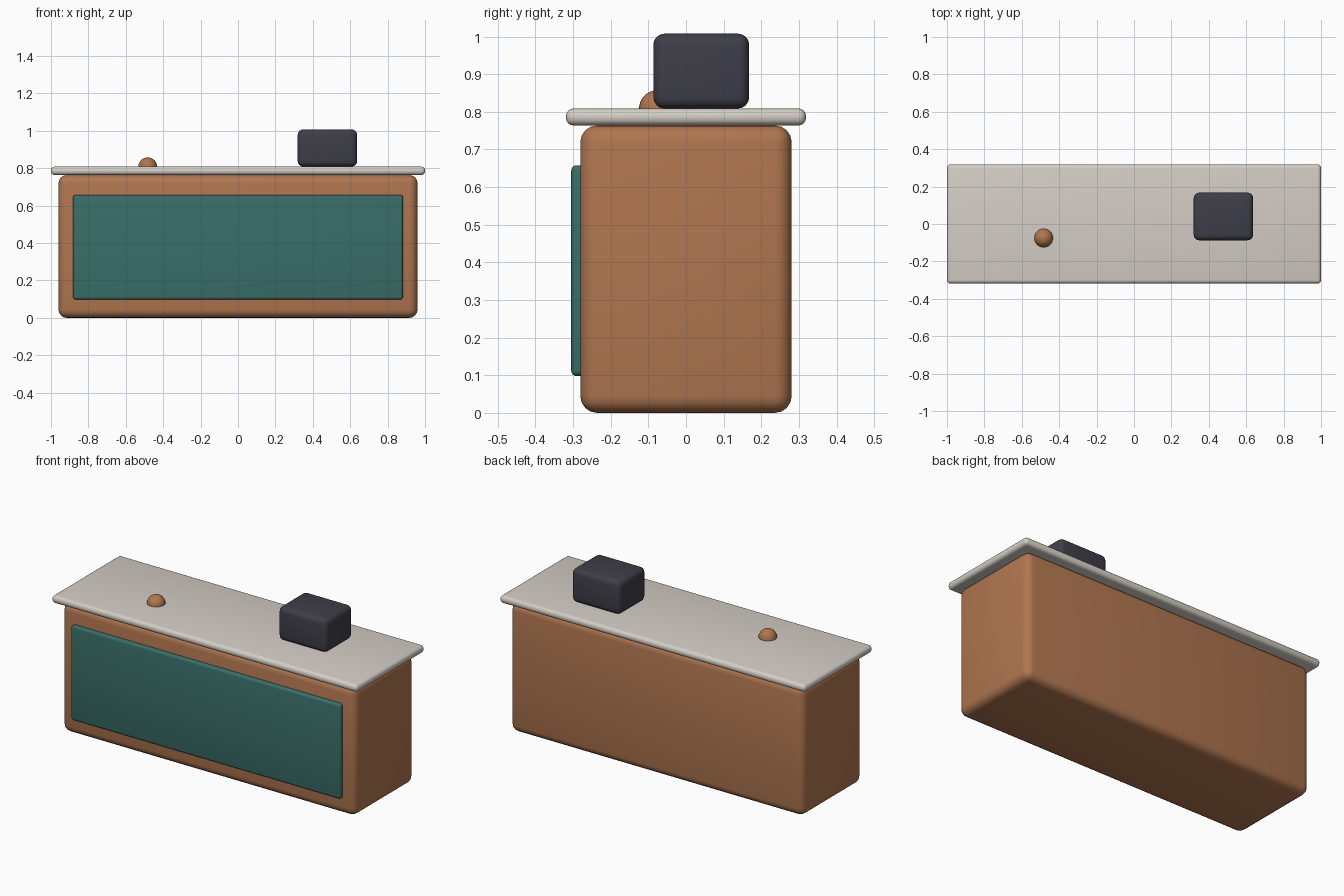
import bpy

if "Cube" in bpy.data.objects:
    bpy.data.objects.remove(bpy.data.objects["Cube"])


def srgb(r, g, b):
    f = lambda c: c / 12.92 if c <= 0.04045 else ((c + 0.055) / 1.055) ** 2.4
    return [f(c / 255) for c in (r, g, b)] + [1.0]


def material(name, rgb):
    m = bpy.data.materials.new(name)
    m.diffuse_color = srgb(*rgb)
    m.use_nodes = True
    m.node_tree.nodes["Principled BSDF"].inputs["Base Color"].default_value = m.diffuse_color
    return m


wood = material("warm_wood", (176, 118, 80))
teal = material("teal_paint", (57, 110, 104))
stone = material("pale_stone", (212, 206, 197))
dark = material("dark_plastic", (63, 62, 73))


def rounded_box(name, lo, hi, bevel, mat):
    """Box between two corners with rounded edges."""
    bpy.ops.mesh.primitive_cube_add(
        size=1, location=[(a + b) / 2 for a, b in zip(lo, hi)])
    ob = bpy.context.object
    ob.name = name
    ob.scale = [b - a for a, b in zip(lo, hi)]
    bpy.ops.object.transform_apply(location=False, rotation=False, scale=True)
    mod = ob.modifiers.new("round", "BEVEL")
    mod.width = bevel
    mod.segments = 4
    bpy.ops.object.modifier_apply(modifier=mod.name)
    ob.data.materials.append(mat)
    bpy.ops.object.shade_smooth_by_angle(angle=0.7)
    return ob


# Counter body, front panel and worktop
rounded_box("counter_body", (-0.96, -0.281, 0), (0.96, 0.281, 0.764), 0.045, wood)
rounded_box("front_panel", (-0.882, -0.305, 0.098), (0.882, -0.259, 0.658), 0.014, teal)
rounded_box("counter_top", (-1, -0.319, 0.764), (1, 0.319, 0.809), 0.02, stone)

# Cash register
rounded_box("register", (0.319, -0.087, 0.809), (0.637, 0.168, 1.008), 0.03, dark)

# Service bell, a ball half sunk in the worktop
bpy.ops.mesh.primitive_uv_sphere_add(
    segments=24, ring_count=16, radius=0.05, location=(-0.483, -0.075, 0.808))
bell = bpy.context.object
bell.name = "service_bell"
bell.data.materials.append(wood)
bpy.ops.object.shade_smooth()
